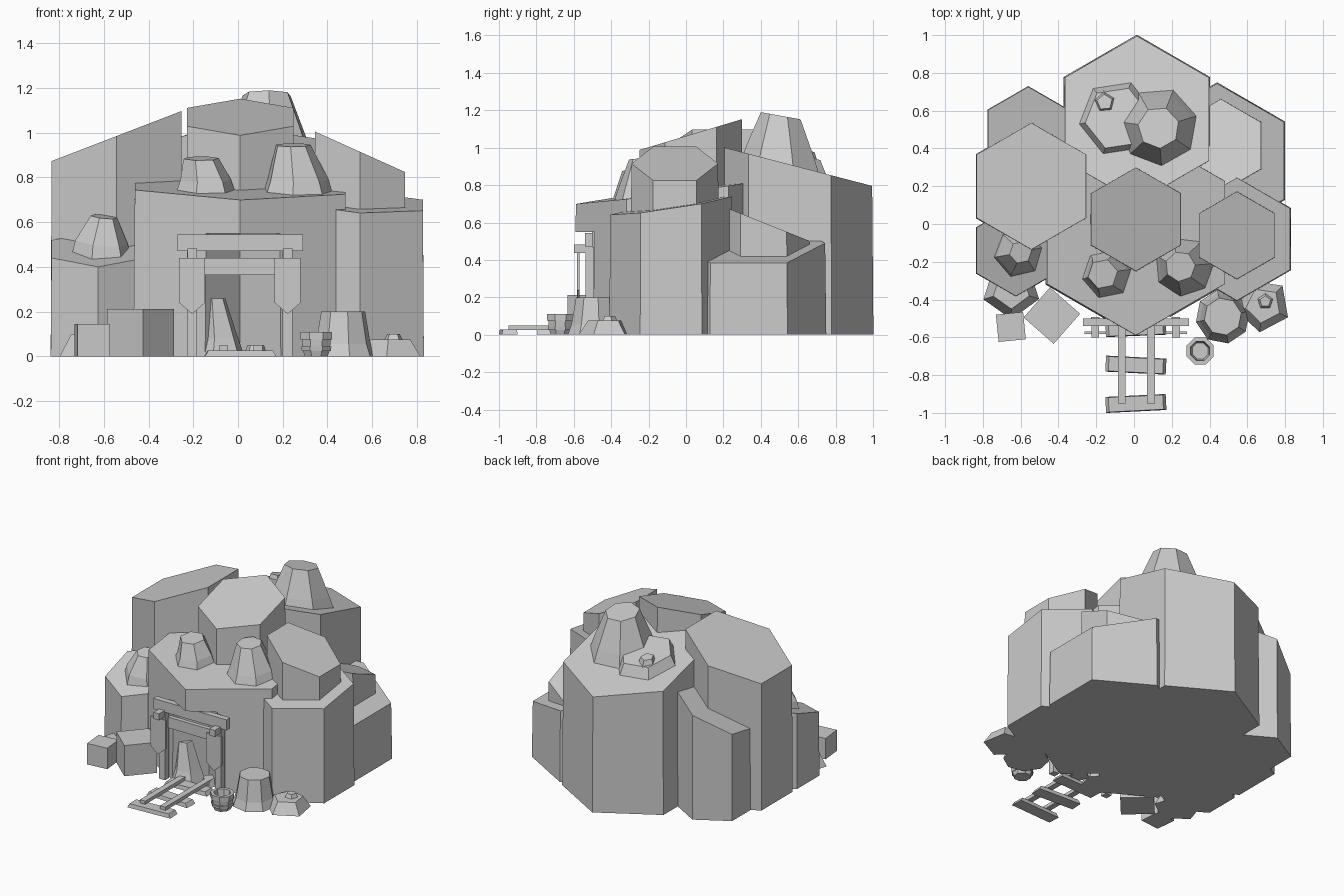
import bpy, bmesh, math
from math import sin, cos, pi
from mathutils import Matrix, Vector

if "Cube" in bpy.data.objects:
    bpy.data.objects.remove(bpy.data.objects["Cube"])


def finish(name, bm):
    bmesh.ops.recalc_face_normals(bm, faces=bm.faces[:])
    me = bpy.data.meshes.new(name)
    bm.to_mesh(me)
    bm.free()
    ob = bpy.data.objects.new(name, me)
    bpy.context.collection.objects.link(ob)
    return ob


def loft(name, rings, cap=True, closed=False):
    """Skin a list of equal-length point rings."""
    bm = bmesh.new()
    vs = [[bm.verts.new(p) for p in r] for r in rings]
    n = len(vs[0])
    pairs = list(zip(vs, vs[1:])) + ([(vs[-1], vs[0])] if closed else [])
    for a, b in pairs:
        for i in range(n):
            j = (i + 1) % n
            bm.faces.new((a[i], a[j], b[j], b[i]))
    if cap and not closed:
        bm.faces.new(vs[0][::-1])
        bm.faces.new(vs[-1])
    return finish(name, bm)


def ring(x, y, z, r, n, rot=0.0, sx=0.0, sy=0.0):
    pts = []
    for i in range(n):
        a = rot + 2 * pi * i / n
        dx, dy = r * cos(a), r * sin(a)
        pts.append((x + dx, y + dy, z + sx * dx + sy * dy))
    return pts


def column(name, x, y, r, z, sx, sy, z0=0.0):
    """Hexagonal rock column with a sloping top."""
    return loft(name, [ring(x, y, z0, r, 6, pi / 6), ring(x, y, z, r * 0.985, 6, pi / 6, sx, sy)])


def rock(name, x, y, tiers, n, rot=0.0, sx=0.0, sy=0.0):
    """Tiered faceted boulder; each tier is (z, radius, x shift)."""
    return loft(name, [ring(x + d, y, z, r, n, rot, sx, sy) for z, r, d in tiers])


def box(name, x, y, z, dx, dy, dz, rot=0.0, taper=1.0):
    rings = []
    c, s = cos(rot), sin(rot)
    for h, k in ((-0.5, 1.0), (0.5, taper)):
        rings.append([(x + c * u * dx * k - s * v * dy * k, y + s * u * dx * k + c * v * dy * k, z + h * dz)
                      for u, v in ((-.5, -.5), (.5, -.5), (.5, .5), (-.5, .5))])
    return loft(name, rings)


# Hexagonal rock columns: x, y, radius, top height, top slope x, top slope y, base
column("back_column", 0.015, 0.555, 0.447, 0.91, 0, -0.26)
column("left_column", -0.543, 0.20, 0.34, 0.985, 0.385, 0)
column("left_back_column", -0.56, 0.48, 0.25, 0.674, 0.46, 0.18)
column("left_front_column", -0.625, -0.14, 0.245, 0.48, 0.0, 0.33)
column("right_front_column", 0.545, -0.08, 0.33, 0.69, -0.05, 0.15)
column("right_front_cap", 0.545, -0.06, 0.235, 0.915, -0.45, 0, 0.55)
column("right_back_column", 0.44, 0.335, 0.415, 0.49, -0.30, 0)
column("right_back_cap", 0.46, 0.415, 0.25, 0.60, 0, -0.40, 0.3)
column("summit_column", 0.01, 0.025, 0.278, 1.07, 0, 0.30, 0.6)
cliff = column("front_column", 0.01, -0.045, 0.552, 0.77, -0.02, 0.13)

# V-shaped cave mouth cut into the front column
plan = [(-0.15, -0.51), (-0.15, -0.75), (0.20, -0.75), (0.20, -0.50), (0.01, -0.33)]
cutter = loft("cave_cutter", [[(x, y, z) for x, y in plan] for z in (-0.1, 0.55)])
cutter.hide_render = True
cutter.hide_viewport = True
mod = cliff.modifiers.new("cave", "BOOLEAN")
mod.operation = "DIFFERENCE"
mod.object = cutter
bpy.context.view_layer.objects.active = cliff
with bpy.context.temp_override(object=cliff, active_object=cliff):
    bpy.ops.object.modifier_apply(modifier="cave")
bpy.data.objects.remove(cutter)

# Boulders on the columns
rock("summit_boulder", 0.13, 0.51, [(0.90, .215, 0), (0.985, .185, 0), (1.17, .11, 0)], 7, 0.3, 0, -0.18)
rock("summit_slab", -0.09, 0.56, [(0.87, .22, 0), (0.975, .17, 0)], 6, 0.15, 0, -0.26)
rock("summit_pebble", -0.155, 0.645, [(0.92, .065, 0), (0.985, .042, 0)], 5, 0.4, 0, -0.2)
rock("left_boulder", -0.61, -0.15, [(0.45, .135, 0), (0.51, .12, 0), (0.625, .06, .01)], 6, 0.2, -0.1, 0.15)
rock("ledge_boulder_left", -0.145, -0.265, [(0.72, .14, 0), (0.79, .115, 0), (0.885, .08, -.02)], 6, 0.2, 0, 0.12)
rock("ledge_boulder_right", 0.265, -0.225, [(0.72, .165, 0), (0.79, .14, 0), (0.945, .08, -.02)], 7, 0.1, 0, 0.1)

# Boulders on the ground
rock("ground_boulder_right", 0.47, -0.49, [(0, .145, 0), (0.055, .125, 0), (0.20, .10, 0)], 8, 0.2)
rock("ground_slab_right", 0.685, -0.43, [(0, .145, 0), (0.075, .095, 0)], 5, 0.8)
rock("ground_pebble_right", 0.695, -0.41, [(0.06, .05, 0), (0.10, .03, 0)], 5, 0.3)
rock("ground_boulder_left", -0.65, -0.35, [(0, .155, 0), (0.10, .10, 0)], 5, 0.95)
rock("cave_boulder", -0.085, -0.43, [(0, .12, 0), (0.08, .09, 0), (0.26, .05, -.02)], 6, 0.3)
rock("cave_pebble", 0.08, -0.43, [(0, .06, 0), (0.05, .04, 0)], 5, 0.3)


def crate(name, x, y, size, rot):
    """Cube with recessed panels."""
    bm = bmesh.new()
    m = Matrix.Translation((x, y, size / 2)) @ Matrix.Rotation(rot, 4, "Z")
    bmesh.ops.create_cube(bm, size=size, matrix=m)
    bmesh.ops.inset_individual(bm, faces=bm.faces[:], thickness=size * 0.17, depth=0)
    inner = [f for f in bm.faces if all(len(v.link_faces) == 4 for v in f.verts)
             and abs(f.calc_area() - (size * 0.66) ** 2) < 1e-4]
    bmesh.ops.inset_individual(bm, faces=inner, thickness=size * 0.02, depth=-size * 0.1)
    finish(name, bm)


crate("small_crate", -0.652, -0.545, 0.145, 0.10)
crate("large_crate", -0.435, -0.485, 0.212, -0.72)

# Bucket with two hoops
prof = [(0, .055), (.025, .064), (.025, .07), (.045, .073), (.045, .067), (.075, .07), (.075, .077),
        (.11, .077), (.11, .055), (.04, .045)]
loft("bucket", [ring(0.35, -0.672, z, r, 8, pi / 8) for z, r in prof])

# Track
for i, (y, rot) in enumerate(((-0.95, 0.05), (-0.747, -0.05), (-0.55, 0.04))):
    box("track_tie_%d" % i, 0.01, y, 0.0135, 0.32, 0.085, 0.027, rot, 0.9)
for side, x in (("left", -0.065), ("right", 0.09)):
    box("rail_" + side, x, -0.66, 0.038, 0.04, 0.58, 0.024)

# Timber entrance frame
box("lintel", 0.01, -0.52, 0.508, 0.56, 0.04, 0.073)
box("inner_beam", 0.025, -0.515, 0.402, 0.38, 0.03, 0.075)
for side, x in (("left", -0.205), ("right", 0.222)):
    box("post_" + side, x, -0.515, 0.235, 0.045, 0.045, 0.47)
    box("peg_" + side, x, -0.55, 0.46, 0.042, 0.10, 0.045)
    # Hanging pointed board
    shape = [(-.058, .44), (-.058, .24), (0, .19), (.058, .24), (.058, .44)]
    loft("pointed_board_" + side, [[(x + u, y, z) for u, z in shape] for y in (-0.583, -0.57)])
